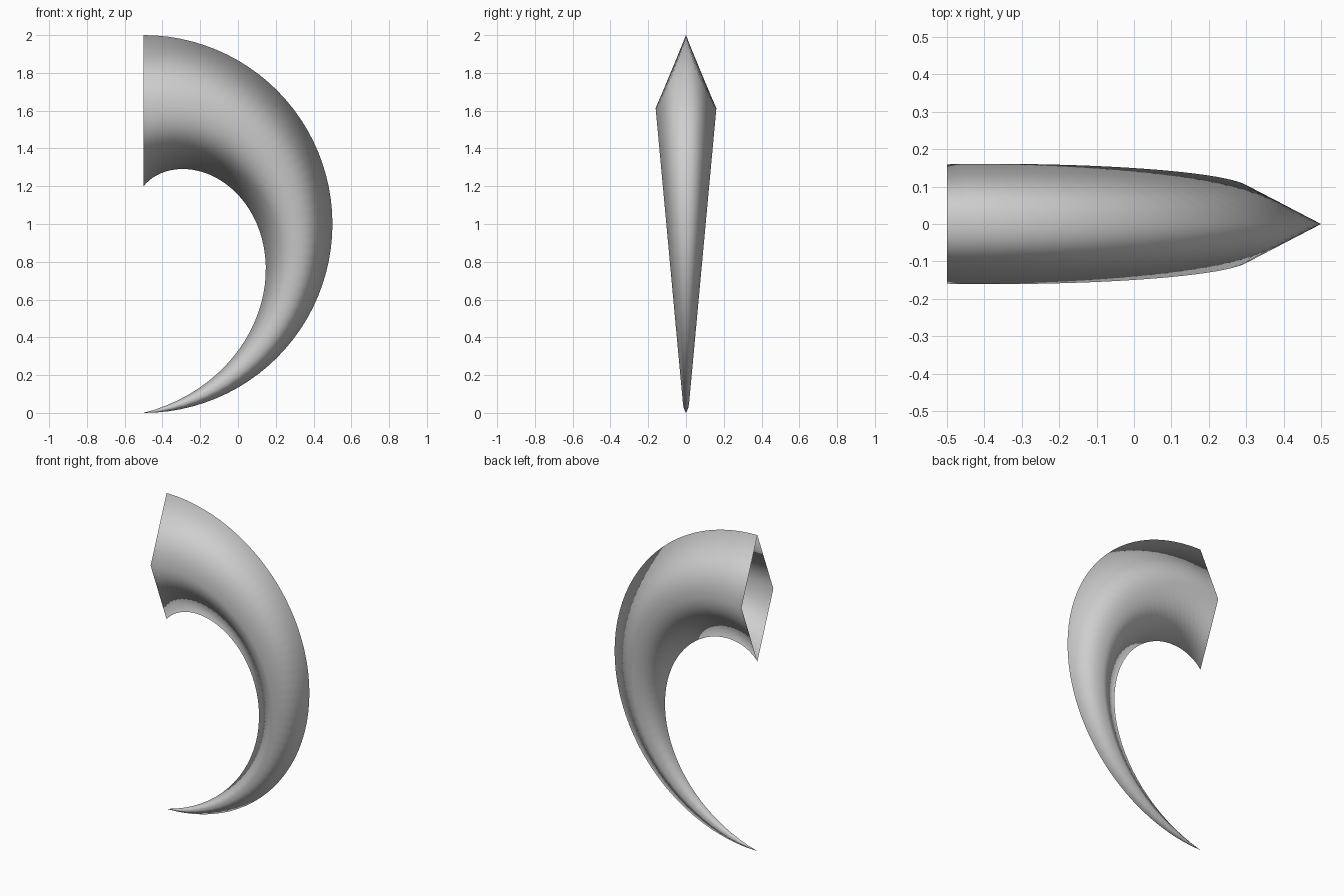
import bpy
import bmesh
from math import sin, cos, pi

cube = bpy.data.objects.get("Cube")
if cube:
    bpy.data.objects.remove(cube, do_unlink=True)

# Plain grey horn material
grey = bpy.data.materials.new("plain_grey")
grey.use_nodes = True
colour = (0.62, 0.62, 0.62, 1)
grey.diffuse_color = colour
grey.node_tree.nodes["Principled BSDF"].inputs["Base Color"].default_value = colour

SEGMENTS = 48
CENTRE_X, CENTRE_Z = -0.5, 1.0


def sweep_point(s, radius, y=0.0):
    """Point on the half-turn sweep, s = 0 at the open base and 1 at the tip."""
    return (CENTRE_X + radius * sin(pi * s), y, CENTRE_Z + radius * cos(pi * s))


def diamond_ring(bm, s):
    """Four-sided section: outer ridge on a circle, inner ridge on a spiral."""
    inner = 0.2 + 0.8 * s
    middle = (1 + inner) / 2
    height = sweep_point(s, middle)[2]
    width = (0.0116 + 0.0925 * height) * min(1, (1 - s) / 0.05)
    points = [sweep_point(s, 1), sweep_point(s, middle, width),
              sweep_point(s, inner), sweep_point(s, middle, -width)]
    return [bm.verts.new(p) for p in points]


# Curved horn, open at the base and closed to a point at the tip
bm = bmesh.new()
rings = [diamond_ring(bm, i / SEGMENTS) for i in range(SEGMENTS)]
for a, b in zip(rings, rings[1:]):
    for i in range(4):
        j = (i + 1) % 4
        bm.faces.new((a[j], a[i], b[i], b[j]))
tip = bm.verts.new(sweep_point(1, 1))
for i in range(4):
    bm.faces.new((rings[-1][(i + 1) % 4], rings[-1][i], tip))
for face in bm.faces:
    face.smooth = True

mesh = bpy.data.meshes.new("curved_horn")
bm.to_mesh(mesh)
bm.free()
mesh.materials.append(grey)
horn = bpy.data.objects.new("curved_horn", mesh)
bpy.context.collection.objects.link(horn)
